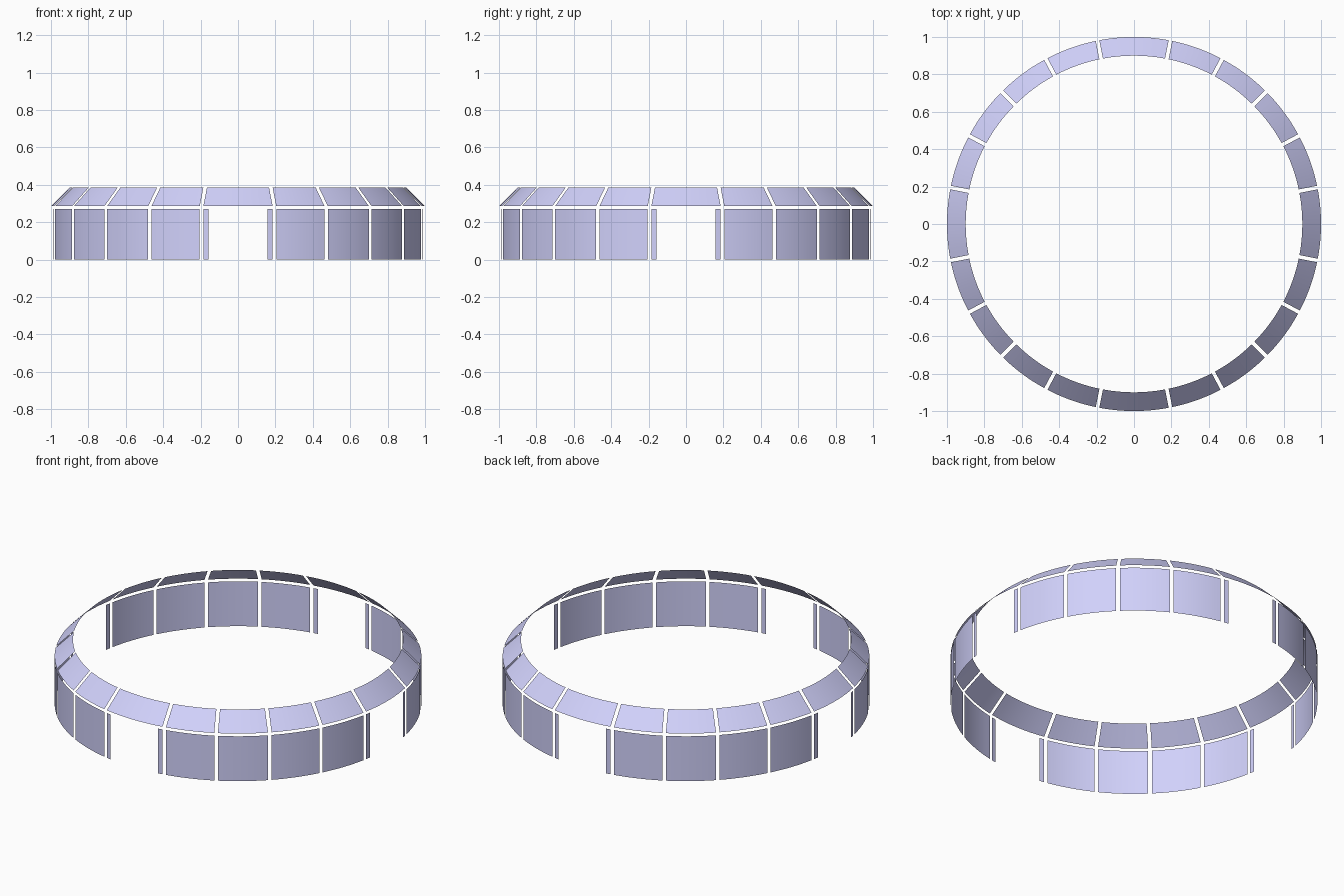
import bpy, bmesh
from math import sin, cos, asin, radians

if "Cube" in bpy.data.objects:
    bpy.data.objects.remove(bpy.data.objects["Cube"])

WIDE, NARROW = 22.5, 16.875   # panel angles: one wide panel then four narrow ones per quarter
R_OUT, R_IN = 1.0, 0.9
Z_WALL, Z_LOW, Z_HIGH = 0.27, 0.286, 0.385
GAP = 0.0098
DOOR = 9.05   # half angle of the doorway opening

blue = bpy.data.materials.new("periwinkle")
blue.diffuse_color = (0.64, 0.64, 0.97, 1)
blue.use_nodes = True
blue.node_tree.nodes["Principled BSDF"].inputs["Base Color"].default_value = blue.diffuse_color


def panel(name, start, end, bottom, top, steps):
    """Curved sheet; bottom/top = (radius, z, trim at start, trim at end)."""
    bm = bmesh.new()
    rows = []
    for r, z, t0, t1 in (bottom, top):
        a0 = radians(start) + asin(t0 / r)
        a1 = radians(end) - asin(t1 / r)
        rows.append([bm.verts.new((r * cos(a), r * sin(a), z))
                     for a in (a0 + (a1 - a0) * i / steps for i in range(steps + 1))])
    lo, hi = rows
    for i in range(steps):
        bm.faces.new((lo[i], lo[i + 1], hi[i + 1], hi[i]))
    me = bpy.data.meshes.new(name)
    bm.to_mesh(me)
    bm.free()
    me.shade_smooth()
    me.materials.append(blue)
    bpy.context.collection.objects.link(bpy.data.objects.new(name, me))


def wall(name, start, end, t0, t1, steps):
    panel(name, start, end, (R_OUT, 0, t0, t1), (R_OUT, Z_WALL, t0, t1), steps)


def bevel(start, end):
    panel("sloped_panel", start, end, (R_OUT, Z_LOW, GAP, GAP), (R_IN, Z_HIGH, GAP, GAP), 8)


for quarter in range(4):
    mid = quarter * 90
    edge = mid + WIDE / 2
    # wide bay: sloped panel over an open doorway with slim jambs
    bevel(mid - WIDE / 2, edge)
    wall("door_jamb", mid - WIDE / 2, mid - DOOR, GAP, 0, 2)
    wall("door_jamb", mid + DOOR, edge, 0, GAP, 2)
    # narrow bays: full wall and sloped panel
    for k in range(4):
        a = edge + k * NARROW
        bevel(a, a + NARROW)
        wall("wall_panel", a, a + NARROW, GAP, GAP, 8)
